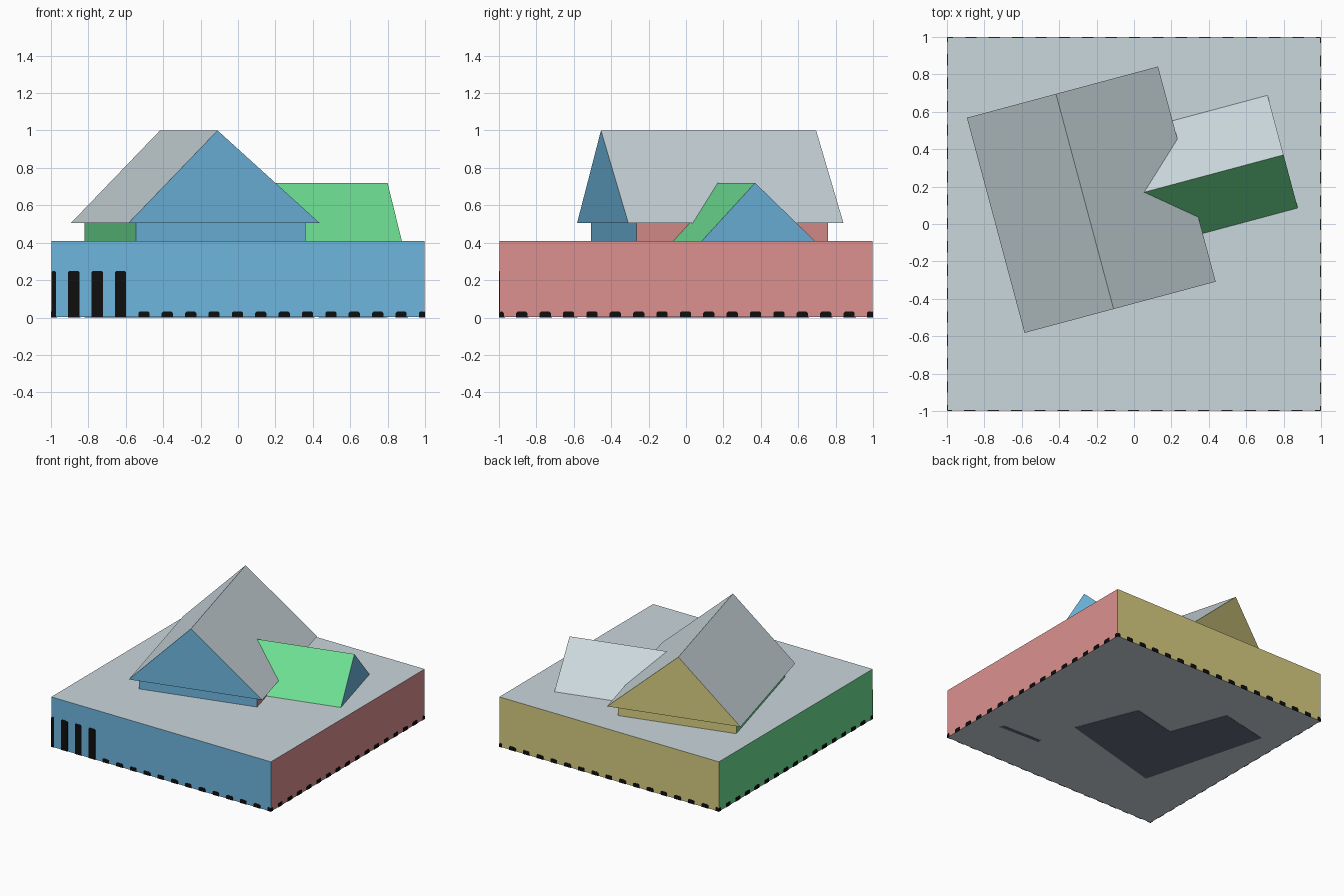
import bpy, bmesh, math

if "Cube" in bpy.data.objects:
    bpy.data.objects.remove(bpy.data.objects["Cube"])


def linear(c):
    c /= 255
    return c / 12.92 if c <= 0.04045 else ((c + 0.055) / 1.055) ** 2.4


def material(name, rgb):
    m = bpy.data.materials.new(name)
    m.diffuse_color = (*[linear(c) for c in rgb], 1)
    m.use_nodes = True
    m.node_tree.nodes["Principled BSDF"].inputs["Base Color"].default_value = m.diffuse_color
    return m


MATS = [material("pale_grey", (202, 215, 220)), material("blue", (110, 182, 222)),
        material("pink", (220, 145, 143)), material("olive", (214, 204, 128)),
        material("green", (109, 222, 146)), material("black", (14, 14, 14)),
        material("dark_slate", (104, 110, 132))]
GREY, BLUE, PINK, OLIVE, GREEN, BLACK, SLATE = range(7)
TURN = math.radians(15)


def by_side(n):
    """Colour a face by the direction it looks in."""
    if abs(n.z) > 0.3:
        return GREY
    if abs(n.y) > abs(n.x):
        return BLUE if n.y < 0 else OLIVE
    return PINK if n.x > 0 else GREEN


def prism(name, profile, vec, rule, angle=0.0):
    """Extrude a closed 3D profile along vec and colour the faces by normal."""
    bm = bmesh.new()
    face = bm.faces.new([bm.verts.new(p) for p in profile])
    ext = bmesh.ops.extrude_face_region(bm, geom=[face])["geom"]
    bmesh.ops.translate(bm, vec=vec, verts=[g for g in ext if isinstance(g, bmesh.types.BMVert)])
    if len([f for f in bm.faces if set(f.verts) == set(face.verts)]) == 0:
        bm.faces.new([v for v in bm.verts][:len(profile)])
    bmesh.ops.recalc_face_normals(bm, faces=bm.faces)
    bm.normal_update()
    for f in bm.faces:
        f.material_index = rule(f.normal)
    me = bpy.data.meshes.new(name)
    bm.to_mesh(me)
    bm.free()
    for m in MATS:
        me.materials.append(m)
    ob = bpy.data.objects.new(name, me)
    ob.rotation_euler.z = angle
    bpy.context.collection.objects.link(ob)
    return ob


def box(name, x0, x1, y0, y1, z0, z1, rule, angle=0.0):
    return prism(name, [(x0, y0, z0), (x1, y0, z0), (x1, y1, z0), (x0, y1, z0)],
                 (0, 0, z1 - z0), rule, angle)


# Ground block and house walls
E = 0.998
box("base_block", -E, E, -E, E, 0.002, 0.41, by_side)
box("house_walls", -0.658, 0.279, -0.35, 0.712, 0.40, 0.52, by_side, TURN)

# Main roof: off-centre ridge, blue and olive gable ends
prism("main_roof", [(-0.716, -0.411, 0.505), (0.342, -0.411, 0.505), (-0.223, -0.411, 1.0)],
      (0, 1.191, 0), by_side, TURN)


# Side wing roof: green front slope, grey back slope, blue gable
def wing_rule(n):
    if n.x > 0.5:
        return BLUE
    return GREEN if n.y < -0.3 else GREY


prism("wing_roof", [(0.05, -0.145, 0.409), (0.05, 0.481, 0.409), (0.05, 0.150, 0.72)],
      (0.818, 0, 0), wing_rule, TURN)

# Footprint plates under the base
prism("footprint_plate", [(-0.545, -0.51, 0), (0.36, -0.265, 0), (0.16, 0.24, 0),
                          (-0.23, 0.15, 0), (-0.40, 0.61, 0), (-0.82, 0.517, 0)],
      (0, 0, 0.002), lambda n: SLATE)
prism("footprint_sliver", [(0.80, -0.62, 0), (0.43, -0.61, 0), (0.43, -0.58, 0), (0.78, -0.59, 0)],
      (0, 0, 0.002), lambda n: SLATE)

# Black dashes round the foot, four of them tall on the front
for side, label in enumerate(("front", "right", "back", "left")):
    for i in range(17):
        c = -1.003 + 0.125 * i
        a, b = max(c - 0.03, -E), min(c + 0.03, E)
        top = 0.25 if side == 0 and i < 4 else 0.032
        r = 0.008
        prism(f"{label}_dash_{i}", [(a, -1, 0), (b, -1, 0), (b, -1, top - r), (b - r, -1, top),
                                    (a + r, -1, top), (a, -1, top - r)],
              (0, 0.003, 0), lambda n: BLACK, side * math.pi / 2)
